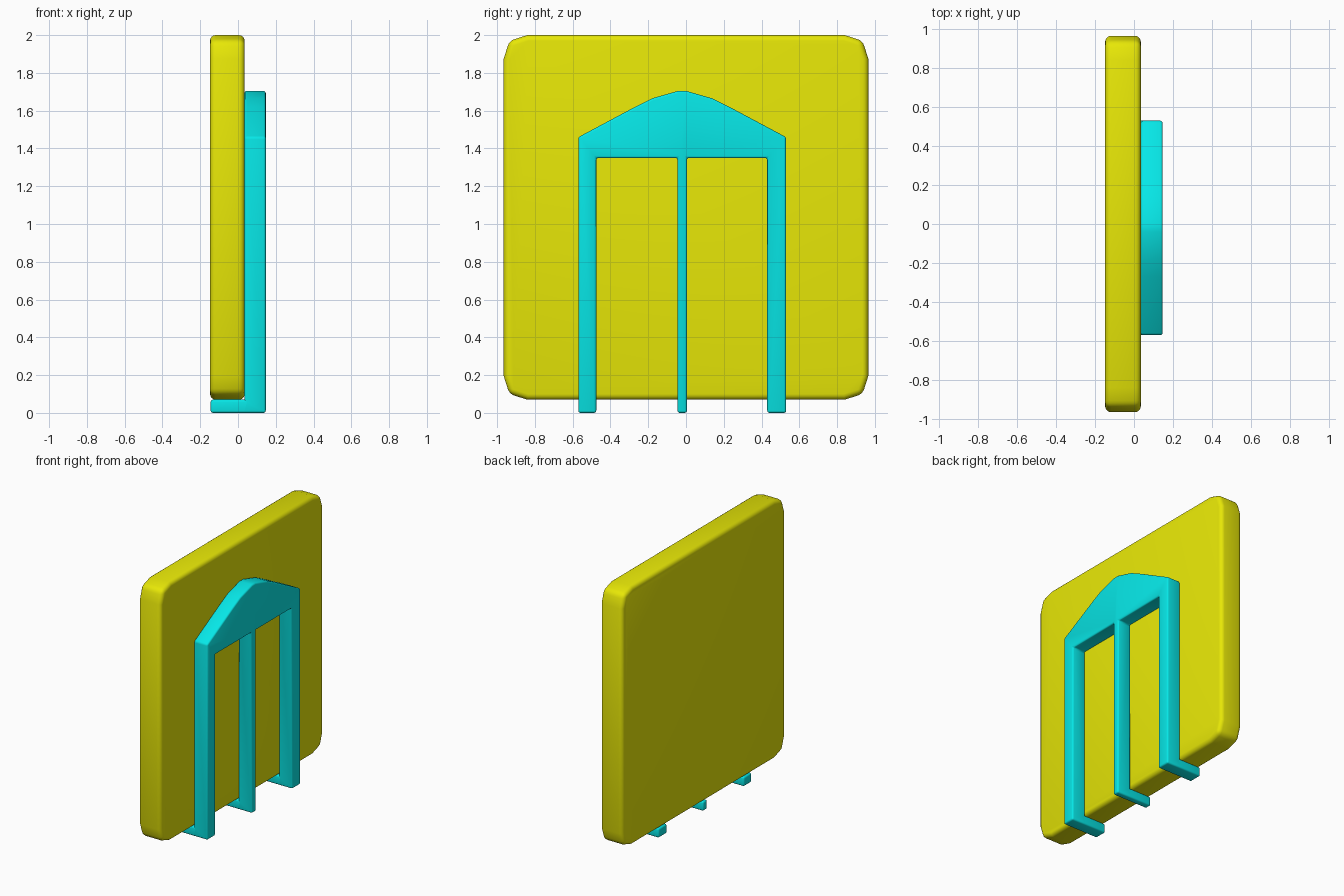
import bpy, bmesh, math

cube = bpy.data.objects.get("Cube")
if cube:
    bpy.data.objects.remove(cube, do_unlink=True)


def material(name, color):
    mat = bpy.data.materials.new(name)
    mat.use_nodes = True
    mat.diffuse_color = color
    mat.node_tree.nodes["Principled BSDF"].inputs["Base Color"].default_value = color
    return mat


def extrude(bm, faces, dx):
    """Extrude faces along x and return the new cap faces."""
    geom = bmesh.ops.extrude_face_region(bm, geom=faces, use_keep_orig=False)["geom"]
    bmesh.ops.translate(bm, vec=(dx, 0, 0),
                        verts=[v for v in geom if isinstance(v, bmesh.types.BMVert)])
    return [f for f in geom if isinstance(f, bmesh.types.BMFace)]


def finish(bm, name, mat, bevel, segments):
    """Round the hard edges and make the object."""
    bmesh.ops.recalc_face_normals(bm, faces=bm.faces[:])
    hard = [e for e in bm.edges if e.calc_face_angle(0) > math.radians(50)]
    bmesh.ops.bevel(bm, geom=hard, offset=bevel, segments=segments,
                    profile=0.5, affect='EDGES', clamp_overlap=True)
    bmesh.ops.recalc_face_normals(bm, faces=bm.faces[:])
    mesh = bpy.data.meshes.new(name)
    bm.to_mesh(mesh)
    bm.free()
    mesh.materials.append(mat)
    obj = bpy.data.objects.new(name, mesh)
    bpy.context.collection.objects.link(obj)
    bpy.ops.object.select_all(action='DESELECT')
    obj.select_set(True)
    bpy.context.view_layer.objects.active = obj
    bpy.ops.object.shade_smooth_by_angle(angle=math.radians(40))


yellow = material("yellow", (0.8, 0.8, 0.002, 1))
cyan = material("cyan", (0.002, 0.8, 0.8, 1))

# Square panel with chamfered corners
half, mid_z = 0.965, 1.035
corner = [(half, half - 0.125), (half - 0.03, half - 0.03), (half - 0.125, half)]
bm = bmesh.new()
outline = []
for quarter in range(4):
    for y, z in corner:
        for _ in range(quarter):
            y, z = -z, y
        outline.append(bm.verts.new((-0.148, y, mid_z + z)))
bm.faces.new(outline)
base = bm.faces[:]
cap = extrude(bm, base, 0.183)
bmesh.ops.holes_fill(bm, edges=[e for e in bm.edges if e.is_boundary], sides=0)
finish(bm, "panel", yellow, 0.03, 4)

# Frame: arched header, three straps and the feet that hook under the panel
straps = [(-0.57, -0.475), (-0.045, 0.005), (0.43, 0.53)]
arch = [(0.53, 1.46), (0.23, 1.62), (0.14, 1.665), (0.0, 1.705),
        (-0.04, 1.705), (-0.18, 1.665), (-0.27, 1.62), (-0.57, 1.46)]
front, back, foot_top, lintel = 0.147, 0.035, 0.07, 1.35
bm = bmesh.new()


def row(z):
    return [[bm.verts.new((front, y, z)) for y in strap] for strap in straps]


top, ankle, sole = row(lintel), row(foot_top), row(0)
bm.faces.new([v for pair in top for v in pair]
             + [bm.verts.new((front, y, z)) for y, z in arch])
for upper, lower in list(zip(top, ankle)) + list(zip(ankle, sole)):
    bm.faces.new((lower[0], lower[1], upper[1], upper[0]))
caps = extrude(bm, bm.faces[:], back - front)
feet = [f for f in caps if f.calc_center_median().z < foot_top]
extrude(bm, feet, -0.145 - back)
bmesh.ops.holes_fill(bm, edges=[e for e in bm.edges if e.is_boundary], sides=0)
# Close the front with the same split as the back
bmesh.ops.dissolve_limit(bm, angle_limit=math.radians(1),
                         verts=bm.verts[:], edges=bm.edges[:])
finish(bm, "strap_frame", cyan, 0.012, 3)
